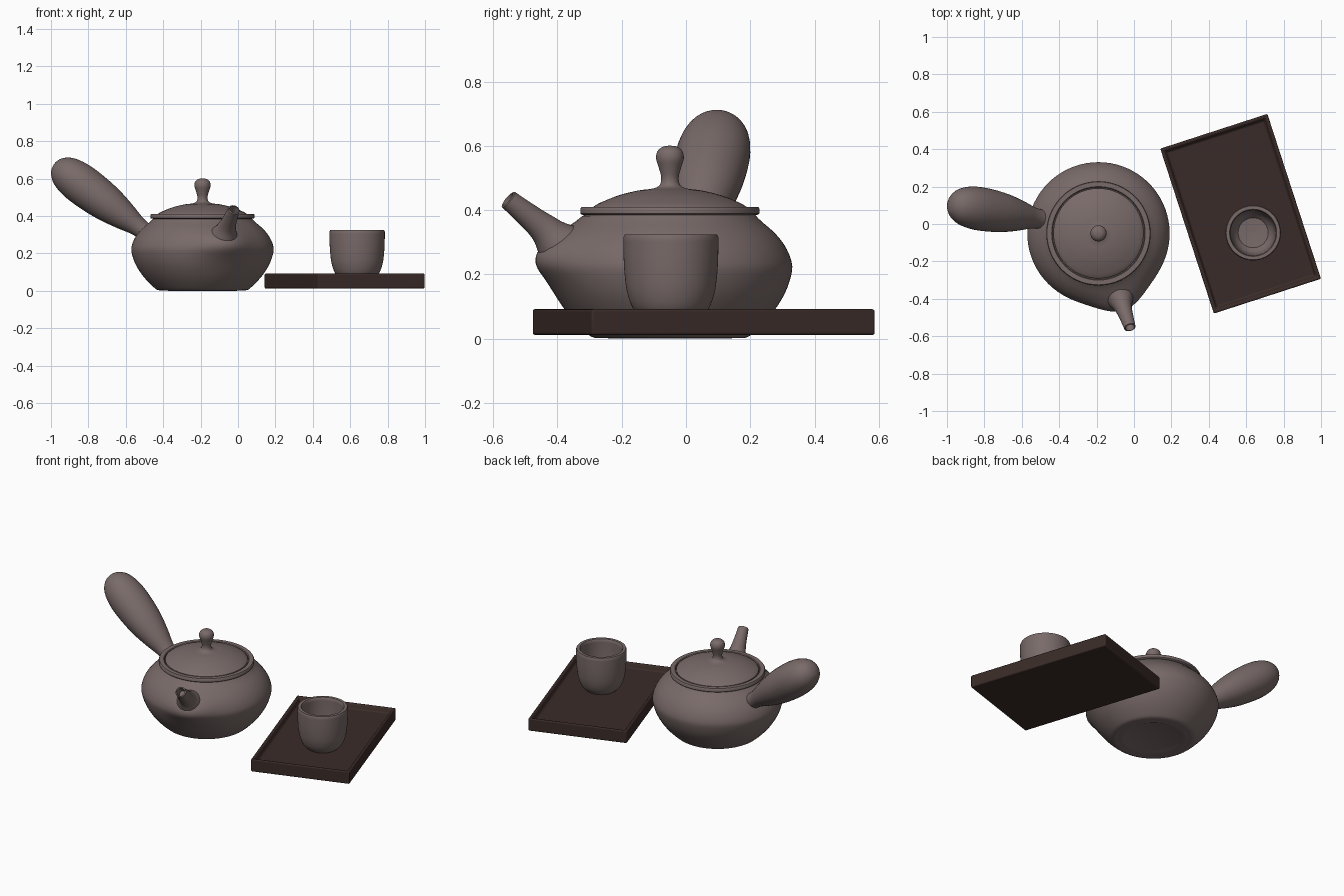
import bpy, bmesh, math
from mathutils import Vector, Matrix

if "Cube" in bpy.data.objects:
    bpy.data.objects.remove(bpy.data.objects["Cube"])


def material(name, rgb):
    m = bpy.data.materials.new(name)
    m.diffuse_color = (*rgb, 1)
    m.use_nodes = True
    m.node_tree.nodes["Principled BSDF"].inputs["Base Color"].default_value = m.diffuse_color
    return m


CLAY = material("clay", (0.19, 0.145, 0.14))
WOOD = material("dark_wood", (0.042, 0.024, 0.021))
POT = Vector((-0.19, -0.05, 0))
SPOUT_ANGLE = math.radians(-71.5)


def smooth(pts, n=4):
    """Catmull-Rom resampling of a list of control tuples."""
    pts = [Vector(p) for p in pts]
    out = []
    for i in range(len(pts) - 1):
        a, b, c, d = pts[max(i - 1, 0)], pts[i], pts[i + 1], pts[min(i + 2, len(pts) - 1)]
        for k in range(n):
            t = k / n
            out.append(0.5 * (2 * b + (c - a) * t + (2 * a - 5 * b + 4 * c - d) * t * t
                              + (3 * b - a - 3 * c + d) * t ** 3))
    return out + [pts[-1]]


def finish(bm, name, mat):
    bmesh.ops.remove_doubles(bm, verts=bm.verts, dist=1e-5)
    bmesh.ops.recalc_face_normals(bm, faces=bm.faces)
    me = bpy.data.meshes.new(name)
    bm.to_mesh(me)
    bm.free()
    me.materials.append(mat)
    ob = bpy.data.objects.new(name, me)
    bpy.context.collection.objects.link(ob)
    bpy.ops.object.select_all(action='DESELECT')
    ob.select_set(True)
    bpy.context.view_layer.objects.active = ob
    bpy.ops.object.shade_smooth_by_angle(angle=math.radians(40))
    return ob


def loft(name, rings, mat=CLAY):
    """Skin a list of closed rings and cap both ends."""
    bm = bmesh.new()
    rows = [[bm.verts.new(p) for p in r] for r in rings]
    for a, b in zip(rows, rows[1:]):
        for i in range(len(a)):
            j = (i + 1) % len(a)
            bm.faces.new((a[i], a[j], b[j], b[i]))
    bm.faces.new(rows[0])
    bm.faces.new(rows[-1])
    return finish(bm, name, mat)


def lathe(name, profile, centre, bulge=lambda a, z: 0, n=72):
    angles = [2 * math.pi * i / n for i in range(n)]
    loft(name, [[centre + Vector(((r + bulge(a, z)) * math.cos(a), (r + bulge(a, z)) * math.sin(a), z))
                 for a in angles] for r, z in profile])


def tube(name, stations, side, n=36, wide=1.0):
    """Stations are (centre, direction, radius)."""
    rings = []
    for c, d, r in stations:
        up = side.cross(d).normalized()
        rings.append([c + r * (side * wide * math.cos(2 * math.pi * i / n)
                               + up * math.sin(2 * math.pi * i / n)) for i in range(n)])
    loft(name, rings)


# Pot body, swollen towards the spout, with a rim
def swell(a, z):
    da = (a - SPOUT_ANGLE + math.pi) % (2 * math.pi) - math.pi
    return 0.06 * math.exp(-(da / 0.36) ** 2 - ((z - 0.265) / 0.085) ** 2) if 0.03 < z < 0.384 else 0


body = smooth([(0.20, 0.003), (0.235, 0.003), (0.262, 0.02), (0.315, 0.075), (0.357, 0.14),
               (0.379, 0.205), (0.377, 0.245), (0.357, 0.29), (0.325, 0.33), (0.285, 0.365), (0.265, 0.385)])
rim = [(0.275, 0.386), (0.279, 0.39), (0.279, 0.404), (0.275, 0.41), (0.25, 0.41), (0.246, 0.406),
       (0.246, 0.39), (0.2, 0.388)]
lathe("pot_body", [(0.001, 0.006), (0.17, 0.006), (0.185, 0.0)] + [tuple(p) for p in body] + rim, POT, swell)

# Lid with knob
lid = smooth([(0.235, 0.413), (0.215, 0.424), (0.16, 0.446), (0.10, 0.461), (0.055, 0.467), (0.033, 0.477),
              (0.027, 0.50), (0.034, 0.53), (0.043, 0.56), (0.039, 0.583), (0.023, 0.597), (0.001, 0.601)])
lathe("lid", [(0.2, 0.389), (0.241, 0.389), (0.241, 0.408)] + [tuple(p) for p in lid], POT)

# Spout with a hollow tip
out = Vector((math.cos(SPOUT_ANGLE), math.sin(SPOUT_ANGLE), 0))
path = smooth([(0.33, 0.26, 0.10), (0.385, 0.31, 0.064), (0.415, 0.343, 0.048),
               (0.458, 0.378, 0.039), (0.53, 0.433, 0.031)])
path += [Vector((0.532, 0.4345, 0.024)), Vector((0.48, 0.395, 0.022))]
aim = (out * 0.78 + Vector((0, 0, 0.62))).normalized()
tube("spout", [(POT + out * p[0] + Vector((0, 0, p[1])), aim, p[2]) for p in path],
     Vector((-out.y, out.x, 0)))

# Side handle
base, axis = Vector((-0.51, 0.028, 0.325)), Vector((-0.395, 0.067, 0.295)).normalized()
grip = smooth([(-0.05, 0.05), (0.0, 0.049), (0.05, 0.056), (0.12, 0.074), (0.21, 0.093), (0.30, 0.104),
               (0.41, 0.108), (0.49, 0.099), (0.545, 0.079), (0.58, 0.048), (0.592, 0.02), (0.594, 0.001)])
tube("handle", [(base + axis * s, axis, r) for s, r in grip],
     axis.cross(Vector((0, 0, 1))).normalized(), wide=1.07)

# Cup
cup = smooth([(0.075, 0.062), (0.09, 0.064), (0.118, 0.095), (0.135, 0.14), (0.143, 0.19),
              (0.147, 0.25), (0.148, 0.315)])
inside = smooth([(0.121, 0.316), (0.12, 0.25), (0.116, 0.19), (0.105, 0.145), (0.08, 0.11)])
lathe("cup", [(0.001, 0.062)] + [tuple(p) for p in cup] + [(0.144, 0.324), (0.126, 0.324)]
      + [tuple(p) for p in inside] + [(0.001, 0.105)], Vector((0.637, -0.047, 0)))

# Tray: a slab with a sunken, slightly sloped floor
bm = bmesh.new()
bmesh.ops.create_cube(bm, size=1, matrix=Matrix.Translation((0.57, 0.055, 0.052))
                      @ Matrix.Rotation(math.radians(18), 4, 'Z') @ Matrix.Diagonal((0.602, 0.927, 0.08, 1)))
bm.normal_update()
top = max(bm.faces, key=lambda f: f.calc_center_median().z)
bmesh.ops.inset_region(bm, faces=[top], thickness=0.022)
bmesh.ops.inset_region(bm, faces=[top], thickness=0.02, depth=-0.03)
tray = finish(bm, "tray", WOOD)
bev = tray.modifiers.new("soft_edges", 'BEVEL')
bev.width, bev.segments = 0.007, 3
